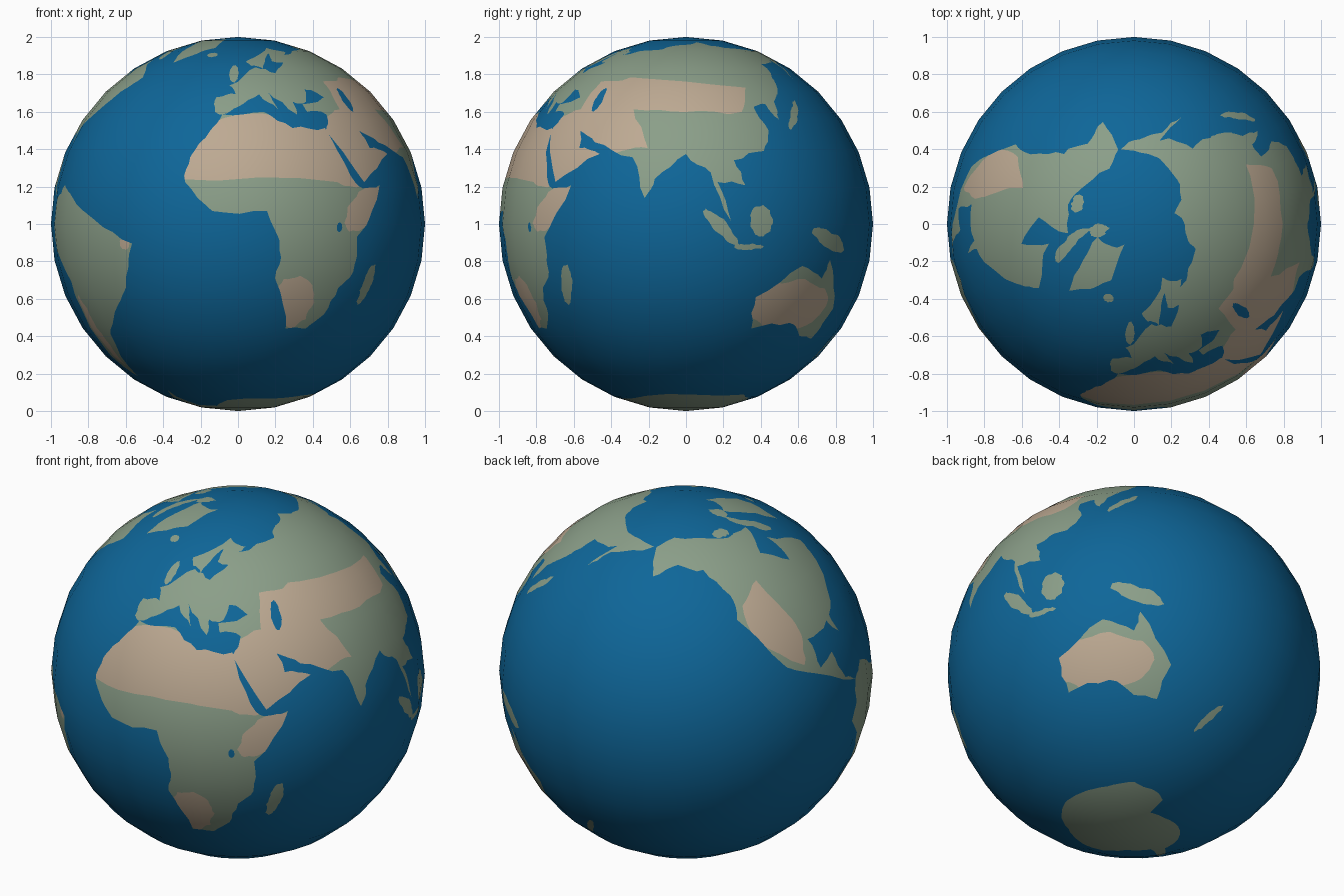
import bpy, bmesh, random
from math import sin, cos, radians, floor, tau
from mathutils import Vector
from mathutils.geometry import delaunay_2d_cdt

if "Cube" in bpy.data.objects:
    bpy.data.objects.remove(bpy.data.objects["Cube"])

random.seed(4)
STEP = 11.25                      # 32 segments x 16 rings
WEST, EAST = -15 * STEP, 17 * STEP   # the map is cut open along the northern strait
SEA, LAND, DRY = 0, 1, 2
regions = []                      # painted in order, later ones override


def rough(pts):
    """Split every edge with a small random offset, so coasts look natural."""
    out = []
    for a, b in zip(pts, pts[1:] + pts[:1]):
        out.append(a)
        if min(a[1], b[1]) > -77:
            dx, dy = b[0] - a[0], b[1] - a[1]
            k = random.uniform(-1, 1) * min(0.12, 1 / (abs(dx) + abs(dy)))
            out.append(((a[0] + b[0]) / 2 - k * dy, (a[1] + b[1]) / 2 + k * dx))
    return out


def region(kind, *c):
    """Outline given as longitude, latitude pairs."""
    pts = rough(rough(list(zip(c[::2], c[1::2]))))
    xs, ys = zip(*pts)
    regions.append((kind, pts, (min(xs), max(xs), min(ys), max(ys))))


def blob(kind, lon, lat, rx, ry, tilt=0):
    """Tilted oval for an island, lake or small desert."""
    c, t = [], radians(tilt)
    for k in range(9):
        x, y = rx * cos(k * tau / 9), ry * sin(k * tau / 9)
        c += [lon + x * cos(t) - y * sin(t), lat + x * sin(t) + y * cos(t)]
    region(kind, *c)


# Africa
region(LAND, -6,36, 10,37, 20,31, 33,31, 39,15, 43,11, 51,12, 40,-4, 40,-15, 35,-20, 32,-29, 26,-34, 18,-34,
       12,-17, 13,-8, 9,4, -8,4, -17,13, -16,21, -10,30)
# Europe and northern Asia
region(LAND, -6,36, 0,39, 9,44, 16,38, 13,45, 23,36, 23,41, 29,41, 31,46, 42,42, 133,44, 141,54, 142,59,
       163,62, 156,51, 163,59, 190,66, 130,71, 105,77, 72,72, 66,69, 35,65, 41,67, 28,71, 5,61, 8,58, 14,56,
       18,62, 24,66, 22,61, 29,60, 20,54, 10,57, -4,48, -1,44, -9,43, -9,37)
# Southern Asia
region(LAND, 27,40, 42,43, 139,51, 129,41, 127,34, 124,40, 118,39, 121,30, 117,23, 106,20, 109,12, 100,13,
       104,1, 98,16, 90,22, 80,14, 77,8, 72,21, 57,26, 49,30, 51,24, 60,22, 44,13, 33,30, 36,36, 28,37)
# North America
region(LAND, -168,66, -156,71, -115,69, -82,69, -94,59, -80,52, -77,62, -56,52, -62,46, -81,31, -80,25, -84,30,
       -97,28, -95,18, -88,21, -84,11, -78,8, -105,20, -110,23, -124,40, -124,48, -135,58, -150,60, -163,55)
# South America
region(LAND, -78,8, -72,12, -50,1, -35,-6, -40,-20, -58,-36, -68,-55, -74,-50, -71,-18, -81,-5)
# Australia
region(LAND, 114,-23, 130,-13, 140,-17, 142,-11, 153,-27, 149,-38, 140,-37, 131,-32, 115,-34)
# Antarctica
region(LAND, WEST,-78, -75,-73, -57,-63, -62,-76, -30,-77, -10,-71, 55,-67, 140,-66, 170,-72, 165,-78,
       EAST,-78, EAST,-90, WEST,-90)
# Greenland
region(LAND, -70,78, -54,70, -44,60, -22,71, -25,83)
# Islands: African, Atlantic, Arctic, Asian, southern
blob(LAND, 47, -19, 2.3, 7, -15)
blob(LAND, -2, 54, 2.5, 4.5)
blob(LAND, -19, 65, 4, 1.5)
blob(LAND, -74, 69, 13, 3, -30)
blob(LAND, -80, 79, 11, 3)
blob(LAND, -110, 71, 9, 2)
blob(LAND, 136, 36, 8, 1.5, 45)
blob(LAND, 101, -1, 8, 1.8, -45)
blob(LAND, 114, 1, 4, 5)
blob(LAND, 110, -7, 5, 1)
blob(LAND, 141, -5, 9, 2.5, -20)
blob(LAND, 172, -41, 7, 1.5, 50)
# Deserts: they only tint what is already land
region(DRY, -20,14, 33,13, 43,12, 68,23, 77,24, 69,38, 90,37, 112,37, 118,47, 61,52, 45,50, 44,38, 34,34,
       0,36, -20,30)
region(DRY, -120,44, -108,51, -99,30, -102,21, -119,33)
blob(DRY, 43, 5, 10, 5, 40)
blob(DRY, 19, -25, 8, 9)
blob(DRY, 129, -26, 18, 9)
blob(DRY, -68, -36, 3, 14)
blob(DRY, -38, -6, 2, 2)
# Inland waters
blob(SEA, 51, 42, 2, 5)
blob(SEA, 33, -1, 1, 1.5)


def inside(x, y, pts):
    hit = False
    for (x1, y1), (x2, y2) in zip(pts, pts[1:] + pts[:1]):
        if (y1 > y) != (y2 > y) and x < x1 + (y - y1) * (x2 - x1) / (y2 - y1):
            hit = not hit
    return hit


def colour_at(x, y):
    m = SEA
    for kind, pts, (x0, x1, y0, y1) in regions:
        if x0 <= x <= x1 and y0 <= y <= y1 and (kind != DRY or m) and inside(x, y, pts):
            m = kind
    return m


def ball(i, j):
    a, b = radians(i * STEP), radians(j * STEP)
    return Vector((cos(b) * sin(a), -cos(b) * cos(a), 1 + sin(b)))


def facet(lon, lat):
    """Point on the flat facet of the 32 x 16 ball at this map position."""
    i = floor(lon / STEP + 1e-6)
    j = min(floor(lat / STEP + 1e-6), 7)
    u, v = lon / STEP - i, lat / STEP - j
    return ball(i, j).lerp(ball(i + 1, j), u).lerp(ball(i, j + 1).lerp(ball(i + 1, j + 1), u), v)


# Flat map: grid lines plus coastlines, cut into triangles
coords, edges = [], []


def polyline(pts, closed):
    n = len(coords)
    coords.extend(Vector(p) for p in pts)
    edges.extend((n + k, n + (k + 1) % len(pts)) for k in range(len(pts) - (not closed)))


grid = [[(WEST + i * STEP, -90 + j * STEP) for j in range(17)] for i in range(33)]
for line in grid + list(zip(*grid)):
    polyline(line, False)
for _, pts, _ in regions:
    polyline(pts, True)
flat, _, tris, *_ = delaunay_2d_cdt(coords, edges, [], 0, 1e-4)

# Wrap the map round the ball
bm = bmesh.new()
verts = [bm.verts.new(facet(p.x, p.y)) for p in flat]
for t in tris:
    c = sum((flat[k] for k in t), Vector((0, 0))) / len(t)
    f = bm.faces.new([verts[k] for k in t])
    f.material_index = colour_at(c.x, c.y)
    f.smooth = True
bmesh.ops.remove_doubles(bm, verts=bm.verts[:], dist=1e-5)
bmesh.ops.recalc_face_normals(bm, faces=bm.faces[:])
mesh = bpy.data.meshes.new("globe")
bm.to_mesh(mesh)
bm.free()
for name, rgb in (("ocean_blue", (0.0044, 0.133, 0.318)), ("land_green", (0.258, 0.345, 0.25)),
                  ("desert_tan", (0.51, 0.4, 0.29))):
    mat = bpy.data.materials.new(name)
    mat.diffuse_color = (*rgb, 1)
    mat.use_nodes = True
    mat.node_tree.nodes["Principled BSDF"].inputs["Base Color"].default_value = mat.diffuse_color
    mesh.materials.append(mat)
# Round shading over the flat facets
mesh.normals_split_custom_set_from_vertices([(v.co - Vector((0, 0, 1))).normalized() for v in mesh.vertices])
bpy.context.collection.objects.link(bpy.data.objects.new("globe", mesh))
